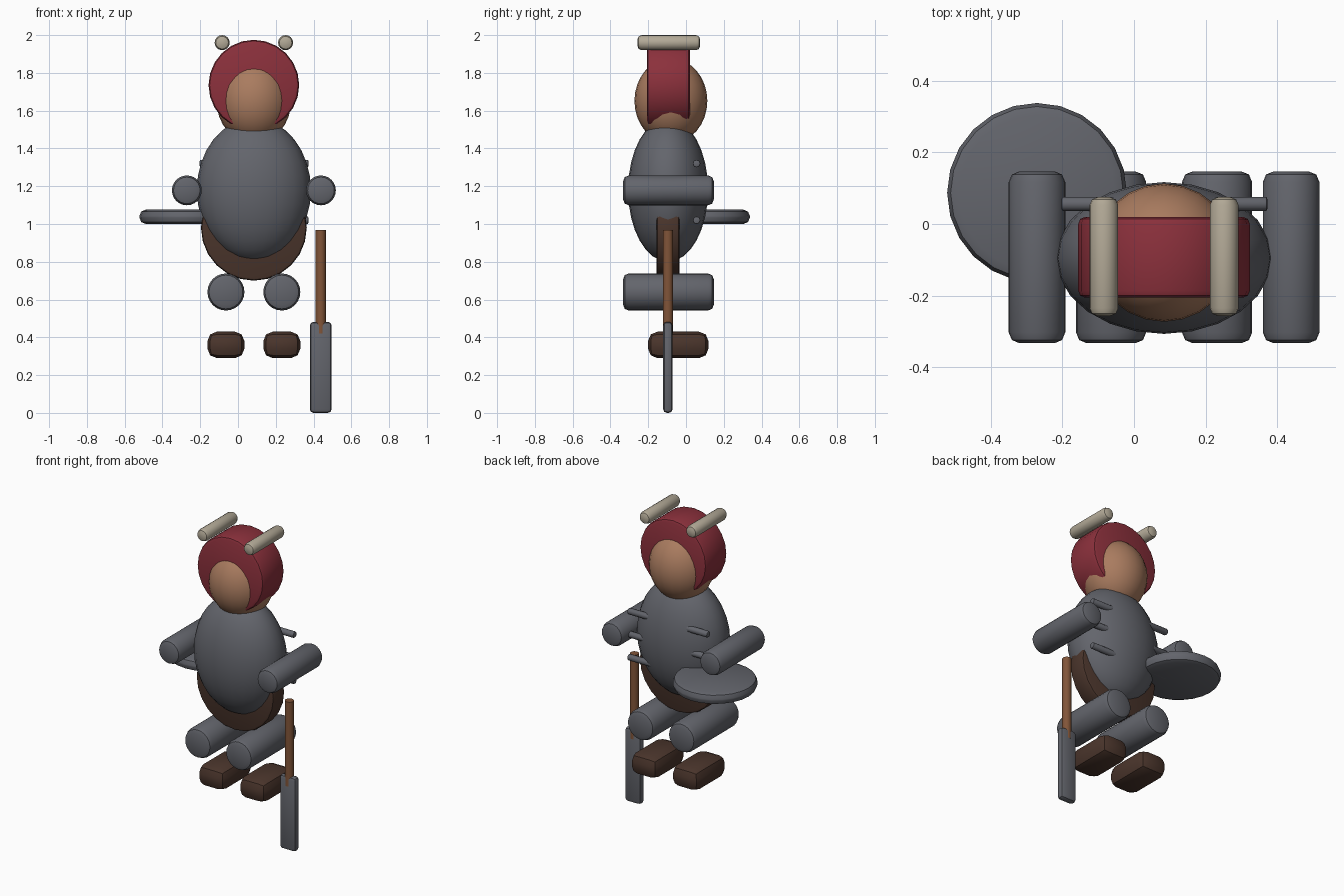
import bpy, math

if "Cube" in bpy.data.objects:
    bpy.data.objects.remove(bpy.data.objects["Cube"])

CX, CY = 0.084, -0.095   # centre line of the figure

COLOURS = {
    "steel": (0.125, 0.13, 0.15, 1),
    "red": (0.26, 0.03, 0.045, 1),
    "leather": (0.07, 0.036, 0.025, 1),
    "skin": (0.40, 0.20, 0.115, 1),
    "wood": (0.22, 0.09, 0.04, 1),
    "bone": (0.45, 0.40, 0.31, 1),
}
MATS = {}
for key, rgba in COLOURS.items():
    MATS[key] = bpy.data.materials.new(key)
    MATS[key].diffuse_color = rgba


def finish(name, mat, bevel=0.0, segments=2):
    ob = bpy.context.object
    ob.name = name
    ob.data.materials.append(MATS[mat])
    bpy.ops.object.transform_apply(location=False, rotation=True, scale=True)
    if bevel:
        mod = ob.modifiers.new("bevel", 'BEVEL')
        mod.width = bevel
        mod.segments = segments
        mod.limit_method = 'ANGLE'
        mod.angle_limit = math.radians(40)
        bpy.ops.object.modifier_apply(modifier=mod.name)
    bpy.ops.object.shade_smooth_by_angle(angle=math.radians(35))
    return ob


def ball(name, mat, loc, radii):
    bpy.ops.mesh.primitive_uv_sphere_add(segments=24, ring_count=16, radius=1, location=loc)
    bpy.context.object.scale = radii
    return finish(name, mat)


def rod(name, mat, loc, r, length, axis, bevel=0.0, sides=24):
    rot = {'x': (0, math.pi / 2, 0), 'y': (math.pi / 2, 0, 0), 'z': (0, 0, 0)}[axis]
    bpy.ops.mesh.primitive_cylinder_add(vertices=sides, radius=r, depth=length,
                                        location=loc, rotation=rot)
    return finish(name, mat, bevel)


def box(name, mat, loc, size, bevel):
    bpy.ops.mesh.primitive_cube_add(size=1, location=loc)
    bpy.context.object.scale = size
    return finish(name, mat, bevel)


# torso, head and the thick round hood and belt around them
ball("torso", "steel", (CX, CY, 1.18), (0.302, 0.212, 0.38))
ball("head", "skin", (CX, -0.08, 1.652), (0.198, 0.193, 0.225))
rod("hood", "red", (CX, -0.093, 1.735), 0.24, 0.226, 'y', 0.02)
rod("belt", "leather", (CX, CY, 0.98), 0.28, 0.12, 'y', 0.015)

# paired parts: horns, arms, thighs, boots
for side, s in (("left", -1), ("right", 1)):
    rod("horn_" + side, "bone", (CX + s * 0.168, -0.091, 1.96), 0.04, 0.332, 'y', 0.022, 16)
    rod("arm_" + side, "steel", (CX + s * 0.355, -0.093, 1.178), 0.079, 0.48, 'y', 0.03)
    rod("thigh_" + side, "steel", (CX + s * 0.148, -0.093, 0.64), 0.098, 0.48, 'y', 0.03)
    box("boot_" + side, "leather", (CX + s * 0.148, -0.041, 0.36), (0.196, 0.32, 0.14), 0.05)

# thin bars through the back of the torso
for i, z in enumerate((1.32, 1.17, 1.02)):
    rod("back_bar_%d" % (i + 1), "steel", (0.085, 0.056, z), 0.02, 0.575, 'x', 0.006, 12)

# round shield lying flat
rod("shield", "steel", (-0.271, 0.087, 1.038), 0.251, 0.075, 'z', 0.033)

# downward blade with wooden shaft
rod("shaft", "wood", (0.438, -0.096, 0.694), 0.027, 0.55, 'z', 0, 16)
box("blade", "steel", (0.438, -0.096, 0.241), (0.116, 0.05, 0.482), 0.02)

for m in bpy.data.materials:
    if m.users and not m.is_grease_pencil:
        m.use_nodes = True
        m.node_tree.nodes["Principled BSDF"].inputs["Base Color"].default_value = m.diffuse_color
